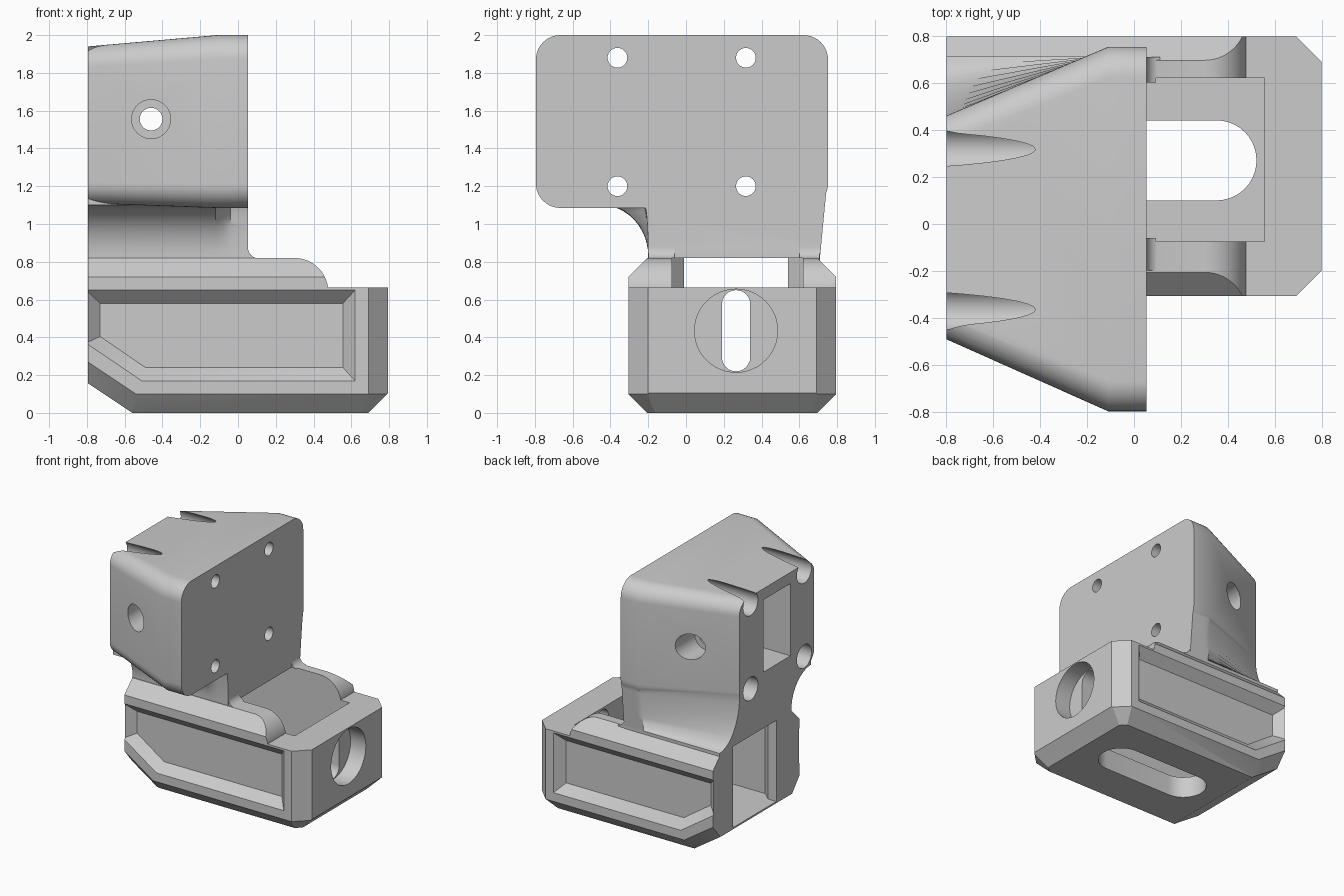
import bpy, bmesh, math
from mathutils import Vector

if "Cube" in bpy.data.objects:
    bpy.data.objects.remove(bpy.data.objects["Cube"])

E = 0.795            # half width and half depth
Y0, Y1 = -0.305, 0.795   # sides of the base
FX = 0.053           # front plane of the head

grey = bpy.data.materials.new("light_grey")
grey.diffuse_color = (0.6, 0.6, 0.6, 1)
grey.use_nodes = True
grey.node_tree.nodes["Principled BSDF"].inputs["Base Color"].default_value = grey.diffuse_color


def loft(name, sections, planes=()):
    """Closed solid through sections of equal point count, trimmed by planes."""
    bm = bmesh.new()
    rings = [[bm.verts.new(p) for p in s] for s in sections]
    n = len(rings[0])
    for a, b in zip(rings, rings[1:]):
        for i in range(n):
            bm.faces.new((a[i], a[(i + 1) % n], b[(i + 1) % n], b[i]))
    bm.faces.new(rings[0][::-1])
    bm.faces.new(rings[-1])
    for point, normal in planes:
        bmesh.ops.bisect_plane(bm, geom=bm.verts[:] + bm.edges[:] + bm.faces[:], dist=1e-6,
                               plane_co=point, plane_no=Vector(normal).normalized(), clear_outer=True)
        bmesh.ops.holes_fill(bm, edges=[e for e in bm.edges if e.is_boundary], sides=0)
    bmesh.ops.recalc_face_normals(bm, faces=bm.faces[:])
    mesh = bpy.data.meshes.new(name)
    bm.to_mesh(mesh)
    bm.free()
    mesh.materials.append(grey)
    ob = bpy.data.objects.new(name, mesh)
    bpy.context.collection.objects.link(ob)
    return ob


def prism_y(name, pts, ya, yb, planes=()):
    return loft(name, [[(x, y, z) for x, z in pts] for y in (ya, yb)], planes)


def prism_z(name, pts, za, zb):
    return loft(name, [[(x, y, z) for x, y in pts] for z in (za, zb)])


def prism_x(name, pts, xa, xb):
    return loft(name, [[(x, y, z) for y, z in pts] for x in (xa, xb)])


def arc(cx, cy, r, a0, a1, n=12, ry=None):
    ry = r if ry is None else ry
    out = []
    for i in range(n + 1):
        t = math.radians(a0 + (a1 - a0) * i / n)
        out.append((cx + r * math.cos(t), cy + ry * math.sin(t)))
    return out


def circle(cx, cy, r, n=48):
    return arc(cx, cy, r, 0, 360 - 360 / n, n - 1)


def rounded(x, ya, yb, za, zb, r):
    pts = []
    for cy, cz, a in ((yb - r, zb - r, 0), (ya + r, zb - r, 90), (ya + r, za + r, 180), (yb - r, za + r, 270)):
        pts += arc(cy, cz, r, a, a + 90, 10)
    return [(x, y, z) for y, z in pts]


def combine(body, other, op):
    m = body.modifiers.new("join", 'BOOLEAN')
    m.operation, m.solver, m.object = op, 'EXACT', other
    bpy.context.view_layer.objects.active = body
    bpy.ops.object.modifier_apply(modifier=m.name)
    bpy.data.objects.remove(other)


# Base box with chamfered corners and a sloped rear underside
trim = [((0.69, 0, 0), (1, 0, -1)), ((-0.56, 0, 0), (-0.14, 0, -0.21))]
for y, s in ((Y0, -1), (Y1, 1)):
    trim += [((0.69, y, 0), (1, s, 0)), ((0, y, 0.1), (0, s, -1)),
             ((0.69, y, 0.1), (0.707, 0.707 * s, -1)), ((-0.54, y, 0.1), (-0.555, s, -0.832))]
body = prism_y("camera_mount_bracket", [(-E, 0), (E, 0), (E, 0.665), (-E, 0.665)], Y0, Y1, trim)
body.name = "bracket_body"

# Raised upper base with rounded front end and sloped shoulders
rails = prism_y("upper_rails", [(-E, 0.6), (0.478, 0.6)] + arc(0.3, 0.64, 0.178, 8, 90, 14, 0.18) + [(-E, 0.82)],
                Y0, Y1, [((0, Y0, 0.72), (0, -1, 1)), ((0, Y1, 0.72), (0, 1, 1))])
combine(body, rails, 'UNION')


# Neck: narrow at the front, flaring into the head behind
def neck_section(x, left_top, right_top):
    w = -0.2 - left_top
    left = arc(left_top, 0.83, w, 0, 90, 12, 0.27)
    d = 0.71 - right_top
    right = [(0.71 - d * (1 - math.cos(math.radians(a))) if d < 0 else 0.71 - d * math.sin(math.radians(a)),
              1.2 - 0.37 * math.cos(math.radians(a))) for a in range(0, 91, 9)]
    pts = [(0.71, 0.8), (-0.2, 0.8)] + left + [(left_top, 1.26), (right_top, 1.26)] + right[::-1]
    return [(x, y, z) for y, z in pts]


neck = loft("neck", [neck_section(FX, -0.22, 0.745), neck_section(-0.04, -0.23, 0.745),
                     neck_section(-0.08, -0.33, 0.745), neck_section(-0.12, -0.44, 0.74),
                     neck_section(-E, -0.45, 0.455)])
combine(body, neck, 'UNION')

# Tapered head block
head = loft("head", [rounded(FX, -0.795, 0.752, 1.085, 2, 0.13), rounded(-0.11, -0.795, 0.752, 1.085, 2, 0.13),
                     rounded(-E, -0.49, 0.46, 1.11, 1.94, 0.11)])
combine(body, head, 'UNION')

# Small fillets where the neck meets the rails
for ya, yb in ((-0.198, -0.06), (0.6, 0.708)):
    fillet = prism_y("fillet", [(0.0, 0.79), (0.11, 0.79)] + arc(0.11, 0.875, 0.057, 270, 180, 8) + [(0.0, 0.875)], ya, yb)
    combine(body, fillet, 'UNION')

# Inner pocket, open above, with a narrower rear mouth
pocket = prism_z("pocket", [(-0.9, -0.01), (-0.72, -0.01), (-0.65, -0.075), (0.555, -0.075),
                            (0.555, 0.62), (-0.65, 0.62), (-0.72, 0.54), (-0.9, 0.54)], 0.17, 0.8205)
combine(body, pocket, 'DIFFERENCE')

# Long slot through the floor
slot = prism_z("floor_slot", arc(0.35, 0.27, 0.17, -90, 90, 20) + arc(-0.25, 0.27, 0.17, 90, 270, 20), -0.1, 0.3)
combine(body, slot, 'DIFFERENCE')

# Round recess and upright slot in the front end
combine(body, prism_x("round_recess", circle(0.265, 0.435, 0.22), 0.66, 0.9), 'DIFFERENCE')
end_slot = prism_x("end_slot", arc(0.265, 0.295, 0.075, 180, 360, 12) + arc(0.265, 0.575, 0.075, 0, 180, 12), 0.5, 0.7)
combine(body, end_slot, 'DIFFERENCE')

# Sloped-edge panels in both sides of the base
outer = [(-0.805, 0.65), (0.62, 0.65), (0.62, 0.17), (-0.51, 0.17), (-0.805, 0.37)]
inner = [(-0.73, 0.58), (0.555, 0.58), (0.555, 0.24), (-0.49, 0.24), (-0.73, 0.405)]
for y, s in ((Y0, -1), (Y1, 1)):
    panel = loft("side_panel", [[(x, y + s * 0.03, z) for x, z in outer], [(x, y, z) for x, z in outer],
                                [(x, y - s * 0.068, z) for x, z in inner]])
    combine(body, panel, 'DIFFERENCE')

# Four screw holes with wide rear counterbores
for y in (-0.363, 0.317):
    for z in (1.88, 1.2):
        combine(body, prism_x("screw_hole", circle(y, z, 0.052), -1, 0.2), 'DIFFERENCE')
        combine(body, prism_x("counterbore", circle(y, z, 0.093), -1, -0.15), 'DIFFERENCE')

# Rear window into the head
window = prism_x("rear_window", [(-0.19, 1.27), (0.155, 1.27), (0.155, 1.85), (-0.19, 1.85)], -1, -0.13)
combine(body, window, 'DIFFERENCE')

# Cross hole with wider mouths on both sides
combine(body, prism_y("cross_hole", circle(-0.46, 1.555, 0.06), -1, 1), 'DIFFERENCE')
for ya, yb in ((-1, -0.42), (0.4, 1)):
    combine(body, prism_y("cross_mouth", circle(-0.46, 1.555, 0.103), ya, yb), 'DIFFERENCE')

bpy.ops.object.select_all(action='DESELECT')
body.select_set(True)
bpy.context.view_layer.objects.active = body
bpy.ops.object.shade_smooth_by_angle(angle=math.radians(25))
